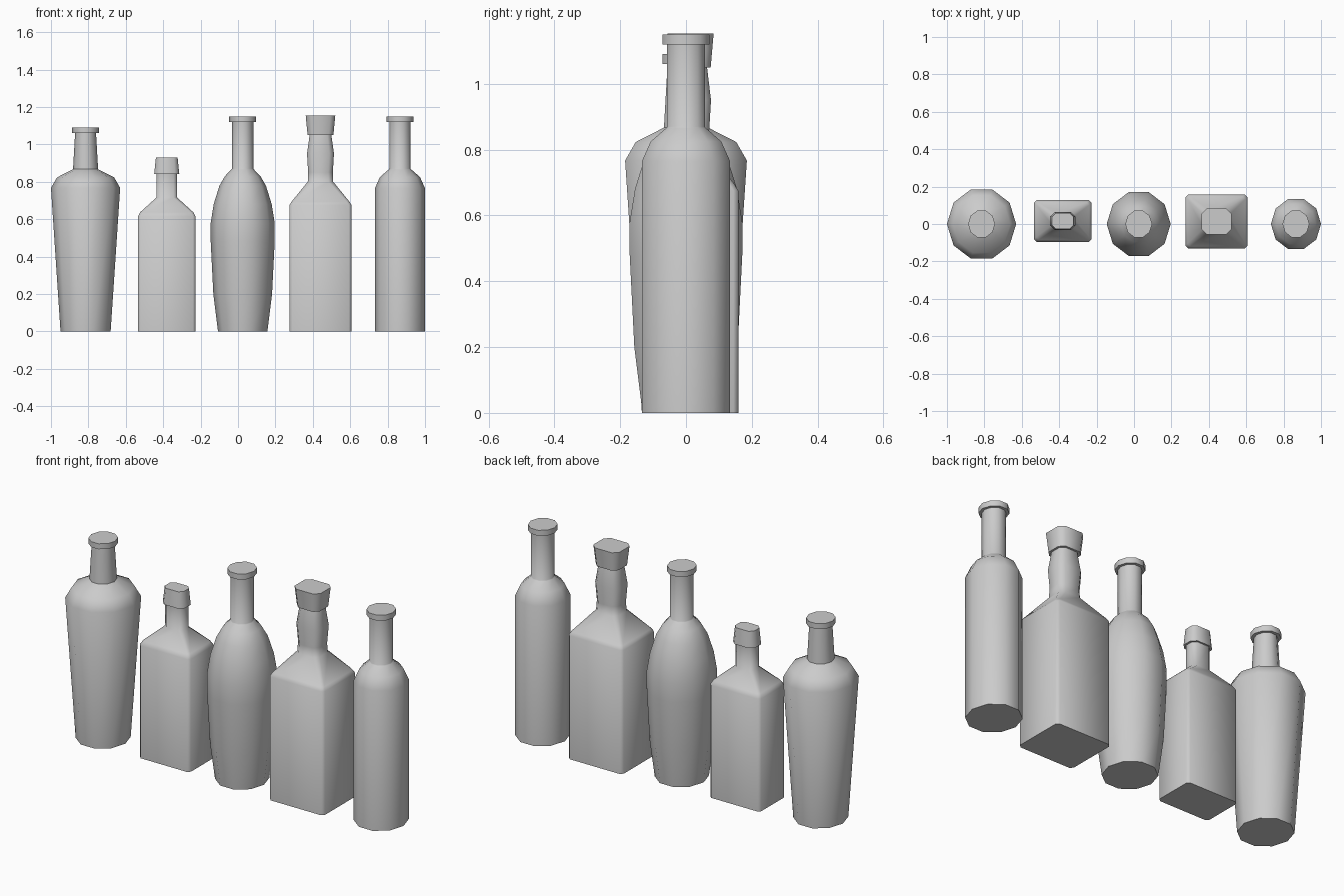
import bpy, bmesh, math

if "Cube" in bpy.data.objects:
    bpy.data.objects.remove(bpy.data.objects["Cube"])


def loft(name, x, y, rings):
    """Skin a stack of equal-length rings of (x, y, z) points and cap both ends."""
    bm = bmesh.new()
    loops = [[bm.verts.new(p) for p in ring] for ring in rings]
    n = len(loops[0])
    for a, b in zip(loops, loops[1:]):
        for i in range(n):
            j = (i + 1) % n
            bm.faces.new((a[i], a[j], b[j], b[i]))
    bm.faces.new(loops[0][::-1])
    bm.faces.new(loops[-1])
    bmesh.ops.recalc_face_normals(bm, faces=bm.faces)
    mesh = bpy.data.meshes.new(name)
    bm.to_mesh(mesh)
    bm.free()
    obj = bpy.data.objects.new(name, mesh)
    bpy.context.collection.objects.link(obj)
    obj.location = (x, y, 0)
    bpy.ops.object.select_all(action='DESELECT')
    obj.select_set(True)
    bpy.context.view_layer.objects.active = obj
    bpy.ops.object.shade_smooth_by_angle(angle=math.radians(48))
    return obj


def round_bottle(name, x, profile, sides=10):
    """Ten-sided bottle; depth is stretched so it is as deep as it is wide."""
    stretch = 1 / math.sin(math.radians(72))
    rings = []
    for r, z in profile:
        angles = [2 * math.pi * i / sides for i in range(sides)]
        rings.append([(r * math.cos(a), r * stretch * math.sin(a), z) for a in angles])
    return loft(name, x, 0, rings)


def square_bottle(name, x, y, profile):
    """Bottle with chamfered rectangular sections: half width, half depth, chamfer, z."""
    rings = []
    for w, d, c, z in profile:
        rings.append([(w, c - d, z), (w, d - c, z), (w - c, d, z), (c - w, d, z),
                      (-w, d - c, z), (-w, c - d, z), (c - w, -d, z), (w - c, -d, z)])
    return loft(name, x, y, rings)


# Neck and flat lip shared by the two tall round bottles
tall_neck = [(0.057, 0.87), (0.057, 1.12), (0.072, 1.12), (0.072, 1.15)]

# Round bottles: tapered, bulging and straight
round_bottle("tapered_bottle", -0.815, [
    (0.134, 0), (0.185, 0.767), (0.153, 0.823), (0.067, 0.867),
    (0.056, 1.06), (0.072, 1.06), (0.072, 1.09)])
round_bottle("bulging_bottle", 0.025, [
    (0.132, 0), (0.157, 0.2), (0.171, 0.48), (0.171, 0.58),
    (0.155, 0.68), (0.125, 0.777), (0.095, 0.83), (0.06, 0.866)] + tall_neck)
round_bottle("straight_bottle", 0.866, [
    (0.134, 0), (0.134, 0.765), (0.107, 0.825), (0.06, 0.866)] + tall_neck)

# Rectangular bottles with stoppers
square_bottle("small_square_bottle", -0.381, 0.016, [
    (0.154, 0.112, 0.014, 0), (0.154, 0.112, 0.014, 0.615),
    (0.142, 0.100, 0.014, 0.637), (0.056, 0.040, 0.02, 0.715),
    (0.056, 0.040, 0.02, 0.842), (0.067, 0.049, 0.024, 0.842),
    (0.058, 0.042, 0.02, 0.93)])
square_bottle("large_square_bottle", 0.441, 0.014, [
    (0.166, 0.145, 0.015, 0), (0.166, 0.145, 0.015, 0.675),
    (0.155, 0.134, 0.015, 0.693), (0.068, 0.060, 0.025, 0.80),
    (0.066, 0.056, 0.025, 0.85), (0.072, 0.062, 0.025, 0.95),
    (0.058, 0.050, 0.022, 1.05), (0.069, 0.061, 0.025, 1.05),
    (0.079, 0.070, 0.027, 1.153)])
